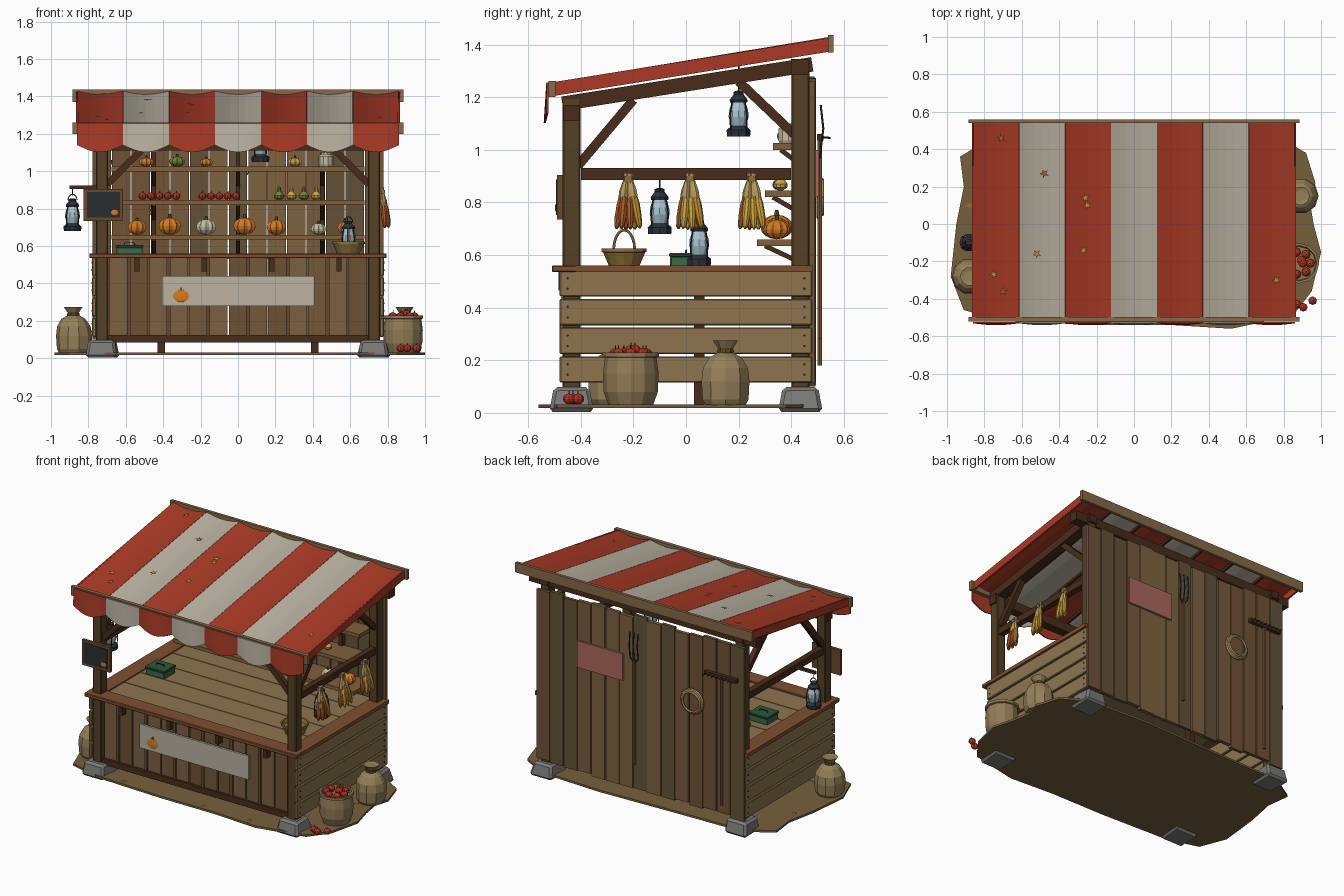
import bpy, bmesh, math, random
from mathutils import Vector, Matrix

if "Cube" in bpy.data.objects:
    bpy.data.objects.remove(bpy.data.objects["Cube"])

random.seed(4)
V = Vector
mats = {}

def mat(hexcol):
    if hexcol not in mats:
        m = bpy.data.materials.new("col_" + hexcol)
        rgb = [(int(hexcol[i:i + 2], 16) / 255) ** 2.2 for i in (0, 2, 4)]
        m.diffuse_color = (*rgb, 1)
        m.use_nodes = True
        m.node_tree.nodes["Principled BSDF"].inputs["Base Color"].default_value = m.diffuse_color
        mats[hexcol] = m
    return mats[hexcol]

def finish(name, bm, col):
    bmesh.ops.recalc_face_normals(bm, faces=bm.faces[:])
    me = bpy.data.meshes.new(name)
    bm.to_mesh(me)
    bm.free()
    me.materials.append(mat(col))
    ob = bpy.data.objects.new(name, me)
    bpy.context.collection.objects.link(ob)
    return ob

def box(name, x, y, z, col, bevel=0.0):
    bm = bmesh.new()
    lo, hi = V((x[0], y[0], z[0])), V((x[1], y[1], z[1]))
    bmesh.ops.create_cube(bm, size=1, matrix=Matrix.Translation((lo + hi) / 2) @ Matrix.Diagonal((*(hi - lo), 1)))
    if bevel:
        bmesh.ops.bevel(bm, geom=bm.edges[:], offset=bevel, segments=1, affect='EDGES')
    return finish(name, bm, col)

def frame(p, q):
    return Matrix.Translation(p) @ (V(q) - V(p)).to_track_quat('Z', 'Y').to_matrix().to_4x4()

def beam(name, p, q, w, h, col):
    n = (V(q) - V(p)).length
    bm = bmesh.new()
    bmesh.ops.create_cube(bm, size=1, matrix=frame(p, q) @ Matrix.Translation((0, 0, n / 2)) @ Matrix.Diagonal((w, h, n, 1)))
    return finish(name, bm, col)

def lathe(name, prof, p, col, n=12, q=None, wob=0.0):
    """Revolve (radius, height) points about the axis from p towards q (default up)."""
    M = frame(p, q) if q else Matrix.Translation(p)
    bm = bmesh.new()
    rings = []
    for r, h in prof:
        rings.append([bm.verts.new(M @ V((r * (1 + random.uniform(-wob, wob)) * math.cos(a), r * math.sin(a), h)))
                      for a in (2 * math.pi * i / n for i in range(n))])
    for a, b in zip(rings, rings[1:]):
        for i in range(n):
            bm.faces.new((a[i], a[(i + 1) % n], b[(i + 1) % n], b[i]))
    bm.faces.new(rings[0])
    bm.faces.new(rings[-1])
    return finish(name, bm, col)

def rod(name, p, q, r, col, n=6):
    return lathe(name, [(r, 0), (r, (V(q) - V(p)).length)], p, col, n, q)

def tube(name, pts, r, col):
    cu = bpy.data.curves.new(name, 'CURVE')
    cu.dimensions, cu.bevel_depth, cu.bevel_resolution = '3D', r, 1
    s = cu.splines.new('POLY')
    s.points.add(len(pts) - 1)
    for pt, c in zip(s.points, pts):
        pt.co = (*c, 1)
    cu.materials.append(mat(col))
    ob = bpy.data.objects.new(name + "_path", cu)
    bpy.context.collection.objects.link(ob)
    me = bpy.data.meshes.new_from_object(ob.evaluated_get(bpy.context.evaluated_depsgraph_get()))
    bpy.data.objects.remove(ob)
    bpy.context.collection.objects.link(bpy.data.objects.new(name, me))

def sheet(name, f, nu, nv, col, thick):
    bm = bmesh.new()
    g = [[bm.verts.new(f(i / nu, j / nv)) for j in range(nv + 1)] for i in range(nu + 1)]
    for i in range(nu):
        for j in range(nv):
            bm.faces.new((g[i][j], g[i + 1][j], g[i + 1][j + 1], g[i][j + 1]))
    ob = finish(name, bm, col)
    mod = ob.modifiers.new("thickness", 'SOLIDIFY')
    mod.thickness, mod.offset = thick, 0

def blob(name, c, s, col, u=8, v=6, ribs=False):
    bm = bmesh.new()
    bmesh.ops.create_uvsphere(bm, u_segments=u, v_segments=v, radius=1)
    for w in bm.verts:
        k = 0.86 + 0.14 * abs(math.sin(5 * math.atan2(w.co.y, w.co.x))) if ribs else 1
        w.co = V((w.co.x * s[0] * k, w.co.y * s[1] * k, w.co.z * s[2])) + V(c)
    return finish(name, bm, col)

def pumpkin(x, y, z, r, col, flat=0.75):
    blob("pumpkin", (x, y, z + r * flat), (r, r, r * flat), col, 20, 8, True)
    lathe("pumpkin_stem", [(r * .2, 0), (r * .12, r * .4)], (x, y, z + 2 * r * flat - r * .1), "5a5a30", 6)

def apple(x, y, z, r=0.022):
    blob("apple", (x, y, z + r), (r, r, r * .9), "b03426", 8, 6)
    rod("apple_stem", (x, y, z + r * 1.7), (x + .003, y, z + r * 2.3), .002, "3c2818", 4)

DARK, POST, TAN, FRONT, EDGE, RED, WHITE = "4a3020", "55432a", "8c7450", "73593c", "7d5034", "a83c2a", "b9b1a1"
def roof_z(y): return 1.25 + 0.165 * (y + 0.51)

# ground patch
outline = [(-.98, -.28), (-.91, -.46), (-.7, -.52), (-.2, -.54), (.2, -.54), (.52, -.56), (.85, -.49), (.95, -.36), (1, -.15),
           (.96, 0), (.94, .12), (.97, .22), (.92, .38), (.75, .48), (.3, .5), (-.3, .48), (-.75, .47), (-.93, .36), (-.91, .2), (-.95, 0)]
bm = bmesh.new()
top = bm.faces.new([bm.verts.new((x, y, .032)) for x, y in outline])
low = bmesh.ops.extrude_face_region(bm, geom=[top])
for v in low["geom"]:
    if isinstance(v, bmesh.types.BMVert):
        v.co.z = .018
finish("ground_patch", bm, "75603f")

# posts, stones, side framing, braces and side panels
for s in (-1, 1):
    X = sorted((s * .695, s * .76))
    for y, zt in ((-.435, 1.2), (.435, 1.34)):
        box("corner_post", X, (y - .034, y + .034), (.08, zt), POST, .006)
        bm = bmesh.new()
        bmesh.ops.create_cube(bm, size=1)
        for v in bm.verts:
            k = .17 if v.co.z < 0 else .135
            v.co = V((v.co.x * k + s * .725 + random.uniform(-.01, .01), v.co.y * k + y, (v.co.z + .5) * .095 + .003))
        bmesh.ops.bevel(bm, geom=bm.edges[:], offset=.014, segments=1, affect='EDGES')
        finish("foot_stone", bm, "7b7a78")
    beam("side_rafter", (s * .73, -.47, 1.175), (s * .73, .48, 1.325), .06, .055, DARK)
    box("side_rail", sorted((s * .71, s * .75)), (-.4, .4), (.885, .93), DARK)
    beam("side_brace", (s * .73, -.41, .94), (s * .73, -.2, 1.19), .035, .035, DARK)
    beam("side_brace", (s * .73, .41, 1.06), (s * .73, .2, 1.26), .035, .035, DARK)
    beam("front_brace", (s * .7, -.435, .93), (s * .49, -.435, 1.14), .035, .035, DARK)
    for i in range(4):
        z = .115 + i * .109
        box("side_plank", sorted((s * .758, s * .78)), (-.48, .48), (z, z + .1), TAN, .004)
        for y in (-.45, .45):
            for dz in (.03, .07):
                rod("nail", (s * .778, y, z + dz), (s * .783, y, z + dz), .005, "2c2824")
    box("side_ledge", sorted((s * .69, s * .795)), (-.42, .48), (.535, .56), EDGE)
    box("under_leg", sorted((s * .39, s * .43)), (.03, .07), (.025, .54), DARK)
box("front_beam", (-.77, .77), (-.465, -.405), (1.11, 1.17), DARK)
box("back_beam", (-.85, .85), (.4, .465), (1.285, 1.345), DARK)

# counter
box("counter_front_ledge", (-.795, .795), (-.51, -.4), (.535, .56), EDGE, .004)
for i in range(5):
    y = -.4 + i * .172
    box("counter_plank", (-.69, .69), (y + .003, y + .169), (.53, .552), TAN)
for i in range(13):
    x = -.69 + i * .1062
    d = random.uniform(0, .006)
    box("front_board", (x + .004, x + .102), (-.44 - d, -.42), (.1, .535), random.choice((FRONT, "7a6044", "6c5235")))
    if i % 2:
        box("front_batten", (x - .01, x + .01), (-.455, -.44), (.12, .535), "634a30")
box("front_lower_rail", (-.7, .7), (-.46, -.42), (.085, .125), DARK)
for x in (-.54, -.18, .18, .54):
    box("ledge_bracket", (x - .014, x + .014), (-.485, -.44), (.465, .535), DARK)

# blank banner with a painted pumpkin
box("banner", (-.405, .41), (-.475, -.46), (.28, .44), WHITE)
blob("banner_pumpkin", (-.305, -.476, .333), (.045, .005, .033), "d47a24", 20, 8, True)
box("banner_stem", (-.311, -.299), (-.48, -.474), (.362, .378), "5a5a30")

# back wall
for i in range(15):
    x = -.78 + i * .104
    box("back_board", (x + .003, x + .101), (.468, .488 + random.uniform(0, .006)),
        (.1 + random.uniform(0, .02), 1.255 + random.uniform(0, .025)), random.choice(("6f5339", "775a40", "64523a", "7d6242")))
# shelves
for z, y in ((.66, .27), (.845, .3), (1.025, .33)):
    box("shelf", (-.675, .675), (y, .468), (z - .025, z), "80603c")
    for x in (-.45, 0, .45):
        beam("shelf_brace", (x, .46, z - .1), (x, y + .03, z - .025), .02, .018, DARK)
for x in (-.45, 0, .45):
    box("shelf_upright", (x - .012, x + .012), (.45, .468), (.56, 1.1), DARK)

# produce on shelves
OR, PALE, GR = "d57a26", "c3bda0", "74813c"
for x, r, c in ((-.54, .052, OR), (-.365, .062, OR), (-.17, .056, PALE), (.035, .062, OR), (.205, .054, OR), (.43, .042, PALE), (.58, .05, OR)):
    pumpkin(x, .345, .66, r, c)
for x, r, c in ((-.49, .04, OR), (-.325, .045, GR), (-.17, .036, OR), (.305, .04, "c0a052")):
    pumpkin(x, .39, 1.025, r, c, .6)
lathe("jar", [(.035, 0), (.04, .01), (.04, .055), (.03, .065), (.03, .075)], (.47, .39, 1.025), PALE, 10)
for i in range(5):
    apple(-.51 + i * .045, .35, .845)
    apple(-.19 + i * .045, .36, .845)
for i in range(4):
    lathe("gourd", [(.008, 0), (.026, .012), (.028, .025), (.013, .045), (.008, .068), (.004, .075)],
          (.22 + i * .066, .36, .845), (GR, "c9a548")[i % 2], 10)

# striped awning: sagging roof strips and scalloped valance
W = 1.72 / 7
for i in range(7):
    x0, col = -.86 + i * W, (RED, WHITE)[i % 2]
    sheet("roof_stripe", lambda u, v: V((x0 + u * W, -.51 + 1.06 * v, roof_z(-.51 + 1.06 * v) - .018 * math.sin(math.pi * u))), 6, 4, col, .01)
    sheet("valance_scallop", lambda u, v: V((x0 + u * W, -.527 - .01 * v * math.sin(math.pi * u),
          1.255 - v * (.115 + .038 * math.sin(math.pi * u)))), 8, 3, col, .008)
    if i:
        beam("roof_seam", (x0, -.5, roof_z(-.5) - .012), (x0, .54, roof_z(.54) - .012), .016, .02, DARK)
for s in (-1, 1):
    beam("roof_side_flap", (s * .86, -.51, 1.23), (s * .86, .55, 1.4), .012, .052, RED)
box("roof_front_bar", (-.885, .885), (-.522, -.497), (1.2, 1.262), "85694a")
box("roof_back_bar", (-.885, .885), (.54, .56), (1.37, 1.436), "85694a")

# fallen leaves
def leaf(x, y, z, r, col):
    bm = bmesh.new()
    t = random.uniform(0, 6)
    bm.faces.new([bm.verts.new((x + r * (1, .4)[k % 2] * math.cos(t + k * .628), y + r * (1, .4)[k % 2] * math.sin(t + k * .628),
                                z + .165 * r * (1, .4)[k % 2] * math.sin(t + k * .628) * (z > 1))) for k in range(10)])
    finish("leaf", bm, col)
for x, y in ((-.71, .46), (-.48, .27), (-.26, .14), (-.25, .1), (-.52, -.16), (-.27, -.14), (-.75, -.27), (-.7, -.36), (.76, -.3)):
    leaf(x, y, roof_z(y) + .004, .025, random.choice(("c89a3c", "b9632c")))
for x, y in ((-.5, -.5), (.1, -.51), (.45, -.52), (.85, .05), (-.88, .1)):
    leaf(x, y, .036, .022, "b9632c")

# lanterns
def lantern(x, y, z):
    lathe("lantern_base", [(.046, 0), (.048, .025), (.03, .04)], (x, y, z), "30343c", 10)
    lathe("lantern_glass", [(.028, .04), (.04, .075), (.038, .1), (.026, .135)], (x, y, z), "a6c2d0", 10)
    lathe("lantern_cap", [(.034, .13), (.036, .14), (.02, .16), (.02, .17), (.008, .175)], (x, y, z), "30343c", 10)
    for k in range(4):
        c, s = math.cos(k * 1.571 + .78), math.sin(k * 1.571 + .78)
        tube("lantern_guard", [(x + r * c, y + r * s, z + h) for r, h in ((.042, .025), (.046, .08), (.034, .135))], .003, "30343c")
    tube("lantern_handle", [(x + .024 * math.cos(a), y, z + .165 + .032 * math.sin(a)) for a in (i * math.pi / 8 for i in range(9))], .003, "30343c")
lantern(-.885, -.1, .68)
lantern(.59, .05, .56)
lantern(.12, .2, 1.05)
beam("lantern_arm", (-.9, -.1, .915), (-.71, -.1, .915), .018, .018, DARK)
rod("lantern_hook", (-.885, -.1, .87), (-.885, -.1, .915), .003, "30343c")
rod("lantern_hook", (.12, .2, 1.24), (.12, .2, 1.35), .003, "30343c")

# chalkboard on the left post
box("chalkboard_frame", (-.825, -.615), (-.49, -.47), (.735, .905), "6b4a2e")
box("chalkboard_slate", (-.808, -.632), (-.494, -.488), (.752, .888), "2c3234")
blob("chalkboard_pumpkin", (-.66, -.495, .78), (.02, .003, .015), OR, 20, 6, True)

# cash box and produce basket on the counter
box("cash_box", (-.65, -.51), (-.06, .06), (.552, .595), "3c6a4a", .004)
box("cash_box_lid", (-.654, -.506), (-.064, .064), (.592, .607), "2f573c", .004)
tube("cash_box_handle", [(-.61, 0, .605), (-.605, 0, .618), (-.555, 0, .618), (-.55, 0, .605)], .003, "30343c")
B = (.59, -.235, .555)
lathe("basket", [(.058, 0), (.082, .055), (.088, .057), (.088, .07), (.078, .07), (.07, .045)], B, "8e713c", 14)
tube("basket_handle", [(.59 , -.235 + .08 * math.cos(a) * .5, .62 + .075 * math.sin(a)) for a in (i * math.pi / 10 for i in range(11))], .006, "7c6034")

# corn bundles on the right rail
for y in (-.22, .015, .25):
    box("corn_tie", (.745, .785), (y - .014, y + .014), (.88, .9), "8a6c3c")
    for k in range(6):
        t = (k - 2.5) / 2.5
        p, q = V((.77, y + .008 * t, .91)), V((.785 + .02 * (k % 2), y + .042 * t, .695 + .02 * abs(t)))
        lathe("corn_husk", [(.012, 0), (.006, .025), (.014, .07), (.012, .12)], p, "b39a5c", 6, q)
        lathe("corn_cob", [(.012, .09), (.016, .12), (.015, .17), (.01, .205), (.003, .215)], p,
              random.choice(("cfa23c", "c08a30", "a85a2a")), 8, q)

# sacks, apple barrel and loose apples
for x, y in ((.89, .15), (-.88, -.28)):
    lathe("grain_sack", [(.08, 0), (.092, .02), (.096, .09), (.09, .14), (.065, .18), (.03, .2), (.027, .21), (.05, .245), (.03, .24)],
          (x, y, .03), "94805a", 10, wob=.05)
    lathe("sack_tie", [(.032, 0), (.034, .008), (.032, .016)], (x, y, .226), "5e4a2c", 10)
lathe("apple_basket", [(.085, 0), (.103, .05), (.106, .12), (.098, .18), (.108, .183), (.108, .2), (.095, .2), (.09, .17)],
      (.882, -.21, .03), "8f7a56", 12)
for k in range(9):
    r = .06 if k < 7 else .02
    apple(.882 + r * math.cos(k * .9), -.21 + r * math.sin(k * .9), .2 + (.012 if k >= 7 else 0), .024)
for x, y in ((.905, -.445), (.955, -.41), (.87, -.43)):
    apple(x, y, .03, .023)

# items hung on the back: sign, fork, rope coil and rake
box("back_sign", (.12, .46), (.492, .506), (.82, 1.0), "a8685c")
rod("fork_handle", (.03, .508, .28), (.03, .508, .98), .01, "7c5c38")
for x in (-.03, 0, .03):
    tube("fork_tine", [(.03, .508, .96), (.03 + x, .512, 1.0), (.03 + x, .522, 1.08), (.03 + x, .512, 1.17)], .004, "30343c")
for r in (.066, .074, .08):
    tube("rope_coil", [(-.4 + r * math.cos(a), .504 + (.08 - r), .82 + r * math.sin(a)) for a in (i * math.pi / 10 for i in range(21))], .007, "a08a5c")
rod("rake_handle", (-.62, .508, .18), (-.62, .508, 1.05), .01, "7c5c38")
box("rake_head", (-.74, -.5), (.498, .522), (1.035, 1.06), DARK)
for i in range(8):
    rod("rake_tine", (-.725 + i * .03, .52, 1.048), (-.725 + i * .03, .55, 1.045), .004, "30343c", 4)
